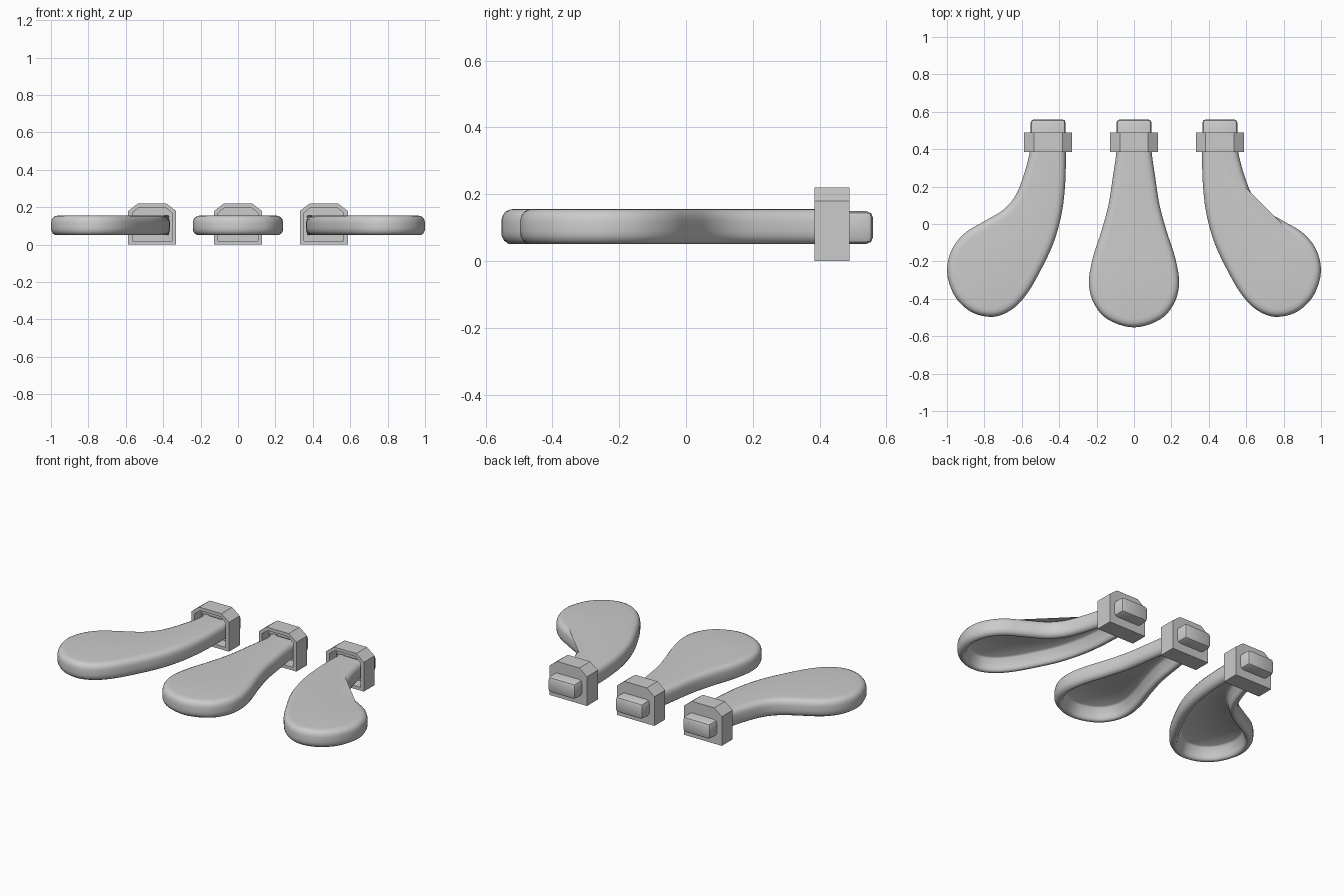
import bpy, bmesh
from mathutils import Vector

if "Cube" in bpy.data.objects:
    bpy.data.objects.remove(bpy.data.objects["Cube"])

# rim section: (inset from outline, height), from cavity roof round to the top face
SECTION = [(0.07, 0.13), (0.06, 0.122), (0.047, 0.07), (0.042, 0.056), (0.034, 0.051),
           (0.022, 0.051), (0.009, 0.06), (0.001, 0.075), (0, 0.09), (0, 0.12),
           (0.004, 0.136), (0.013, 0.148), (0.026, 0.154), (0.045, 0.156)]

CENTRE_HALF = [(-0.093, 0.465), (-0.095, 0.38), (-0.115, 0.24), (-0.137, 0.1), (-0.175, -0.04),
               (-0.22, -0.18), (-0.241, -0.31), (-0.217, -0.42), (-0.14, -0.51)]
CENTRE = CENTRE_HALF + [(0, -0.553)] + [(-x, y) for x, y in reversed(CENTRE_HALF)]
SIDE = [(0.367, 0.465), (0.364, 0.36), (0.369, 0.2), (0.388, 0.05), (0.43, -0.1), (0.495, -0.24),
        (0.57, -0.37), (0.65, -0.455), (0.75, -0.496), (0.86, -0.475), (0.945, -0.405),
        (0.99, -0.31), (0.998, -0.22), (0.968, -0.125), (0.9, -0.045), (0.8, 0.015),
        (0.7, 0.075), (0.635, 0.15), (0.59, 0.26), (0.558, 0.38), (0.55, 0.465)]


def smooth_path(pts, n=5):
    """Catmull-Rom through an open list of points."""
    p = [Vector(q) for q in pts]
    p = [2 * p[0] - p[1]] + p + [2 * p[-1] - p[-2]]
    out = []
    for a, b, c, d in zip(p, p[1:], p[2:], p[3:]):
        for i in range(n):
            t = i / n
            out.append(0.5 * (2 * b + (c - a) * t + (2 * a - 5 * b + 4 * c - d) * t * t
                              + (3 * b - a - 3 * c + d) * t ** 3))
    return out + [p[-2]]


def finish(bm, name, smooth=True):
    bmesh.ops.recalc_face_normals(bm, faces=bm.faces)
    me = bpy.data.meshes.new(name)
    bm.to_mesh(me)
    bm.free()
    ob = bpy.data.objects.new(name, me)
    bpy.context.collection.objects.link(ob)
    if smooth:
        bpy.ops.object.select_all(action='DESELECT')
        ob.select_set(True)
        bpy.context.view_layer.objects.active = ob
        bpy.ops.object.shade_smooth_by_angle(angle=0.7)
    return ob


def bridge(bm, rings):
    for a, b in zip(rings, rings[1:]):
        for i in range(len(a)):
            j = (i + 1) % len(a)
            bm.faces.new((a[i], a[j], b[j], b[i]))


def pedal(name, outline, flip):
    """Hollow pedal shell: rim section carried round the outline."""
    path = smooth_path(outline)
    normals = []
    for i, p in enumerate(path):
        t = path[(i + 1) % len(path)] - path[i - 1]
        normals.append(Vector((-t.y, t.x)).normalized())
    bm = bmesh.new()
    rings = [[bm.verts.new((flip * (p.x + n.x * d), p.y + n.y * d, z))
              for p, n in zip(path, normals)] for d, z in SECTION]
    bridge(bm, rings)
    caps = [bm.faces.new(rings[0]), bm.faces.new(rings[-1])]
    bmesh.ops.triangulate(bm, faces=caps)
    finish(bm, name)


def collar(name, cx):
    """Chamfered block with a recess in its front face."""
    outer = [(-0.128, 0), (0.128, 0), (0.128, 0.18), (0.076, 0.22), (-0.076, 0.22), (-0.128, 0.18)]
    inner = [(-0.106, 0.02), (0.106, 0.02), (0.106, 0.17), (0.068, 0.2), (-0.068, 0.2), (-0.106, 0.17)]
    bm = bmesh.new()
    rings = [[bm.verts.new((cx + x, y, z)) for x, z in prof]
             for prof, y in ((outer, 0.49), (outer, 0.385), (inner, 0.385), (inner, 0.455))]
    bridge(bm, rings)
    bm.faces.new(rings[0])
    bm.faces.new(rings[-1])
    finish(bm, name, False)


def stub(name, cx):
    """Solid rounded end behind the collar."""
    bm = bmesh.new()
    bmesh.ops.create_cube(bm, size=1)
    for v in bm.verts:
        v.co = Vector((cx + v.co.x * 0.188, 0.51 + v.co.y * 0.1, 0.1 + v.co.z * 0.098))
    edges = [e for e in bm.edges if max(v.co.y for v in e.verts) > 0.55
             and not (abs(e.verts[0].co.x - e.verts[1].co.x) < 1e-4
                      and abs(e.verts[0].co.z - e.verts[1].co.z) > 1)]
    bmesh.ops.bevel(bm, geom=edges, offset=0.02, segments=2, affect='EDGES', profile=0.5)
    finish(bm, name)


for label, outline, flip, cx in (("left", SIDE, -1, -0.459), ("middle", CENTRE, 1, 0),
                                 ("right", SIDE, 1, 0.459)):
    pedal(label + "_pedal", outline, flip)
    collar(label + "_collar", cx)
    stub(label + "_pedal_end", cx)
